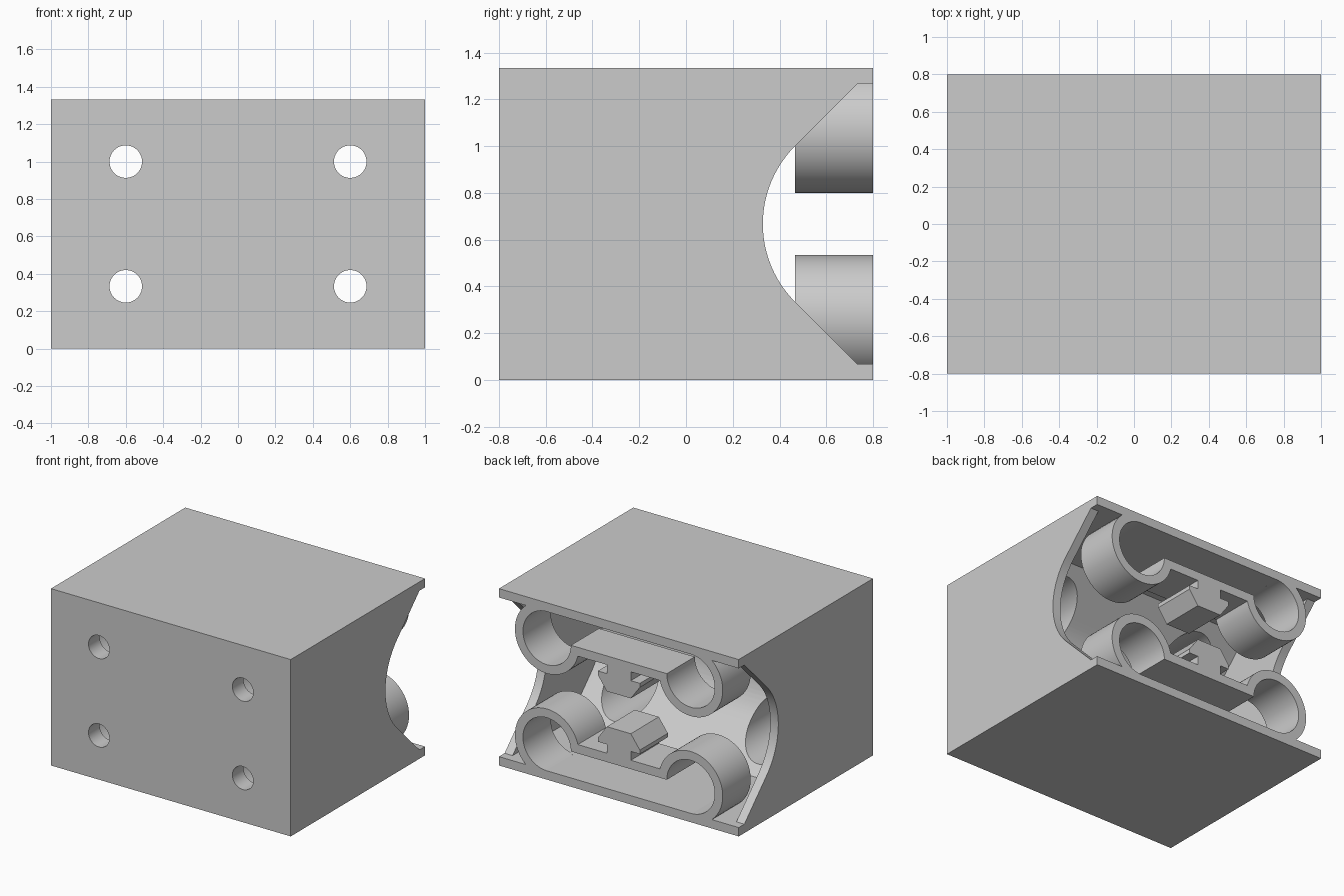
import bpy, bmesh
from math import sin, cos, radians

cube = bpy.data.objects.get("Cube")
if cube:
    bpy.data.objects.remove(cube, do_unlink=True)

U = 1 / 15            # wall thickness
H = 20 * U            # total height
MID = H / 2

grey = bpy.data.materials.new("plain_grey")
grey.use_nodes = True
grey.diffuse_color = (0.6, 0.6, 0.6, 1)
grey.node_tree.nodes["Principled BSDF"].inputs["Base Color"].default_value = (0.6, 0.6, 0.6, 1)


def arc(cx, cy, r, a0, a1, n):
    angles = [radians(a0 + (a1 - a0) * i / n) for i in range(n + 1)]
    return [(cx + r * cos(a), cy + r * sin(a)) for a in angles]


def prism(name, pts, axis, lo, hi):
    """Extrude a closed outline: (y, z) along x, or (x, z) along y."""
    bm = bmesh.new()

    def place(p, d):
        return (d, p[0], p[1]) if axis == "x" else (p[0], d, p[1])

    face = bm.faces.new([bm.verts.new(place(p, lo)) for p in pts])
    ext = bmesh.ops.extrude_face_region(bm, geom=[face])
    shift = (hi - lo, 0, 0) if axis == "x" else (0, hi - lo, 0)
    moved = [v for v in ext["geom"] if isinstance(v, bmesh.types.BMVert)]
    bmesh.ops.translate(bm, verts=moved, vec=shift)
    bmesh.ops.recalc_face_normals(bm, faces=bm.faces)
    mesh = bpy.data.meshes.new(name)
    bm.to_mesh(mesh)
    bm.free()
    obj = bpy.data.objects.new(name, mesh)
    bpy.context.collection.objects.link(obj)
    mesh.materials.append(grey)
    return obj


def activate(obj):
    bpy.ops.object.select_all(action="DESELECT")
    obj.select_set(True)
    bpy.context.view_layer.objects.active = obj


def cut(target, cutter):
    cutter.hide_render = True
    mod = target.modifiers.new("cut", "BOOLEAN")
    mod.operation = "DIFFERENCE"
    mod.solver = "EXACT"
    mod.object = cutter
    activate(target)
    bpy.ops.object.modifier_apply(modifier=mod.name)
    bpy.data.objects.remove(cutter, do_unlink=True)


def smooth(obj):
    activate(obj)
    bpy.ops.object.shade_smooth_by_angle(angle=radians(30))


def scoop(shift):
    """Two 45 degree slopes joined by a round back, open towards +y."""
    r = 5 * U * 2 ** 0.5
    return ([(1.2, U), (11 * U + shift, U)]
            + arc(12 * U + shift, MID, r, 225, 135, 24)
            + [(11 * U + shift, H - U), (1.2, H - U)])


# Housing: block with scooped cavity and scooped side walls
housing = prism("housing", [(-0.8, 0), (0.8, 0), (0.8, H), (-0.8, H)], "x", -1, 1)
cut(housing, prism("cavity_cutter", scoop(-10 * U), "x", -14 * U, 14 * U))
cut(housing, prism("side_cutter", scoop(0), "x", -1.2, 1.2))

# Screw holes with wide access bores
for x in (-0.6, 0.6):
    for z in (5 * U, 15 * U):
        cut(housing, prism("bore_cutter", arc(x, z, 0.2, 0, 354, 59), "y", -10 * U, 0.3))
        cut(housing, prism("hole_cutter", arc(x, z, 0.087, 0, 352, 44), "y", -1, 0))
smooth(housing)

# Clips: two open rings joined by a bar that carries a hooked head
head = [(0.1, 8 * U), (0.175, 0.43), (0.175, 0.4), (0.1, 0.4), (0.1, 5 * U)]
half = (head + arc(0.6, 4 * U, 4 * U, 165.5, -88, 48)
        + arc(0.6, 4 * U, 3 * U, -88, 180, 48))
outline = half + [(-x, z) for x, z in reversed(half)]
for name, flip in (("lower_clip", False), ("upper_clip", True)):
    pts = [(x, H - z) for x, z in outline] if flip else outline
    smooth(prism(name, pts, "y", 7 * U, 0.8))
